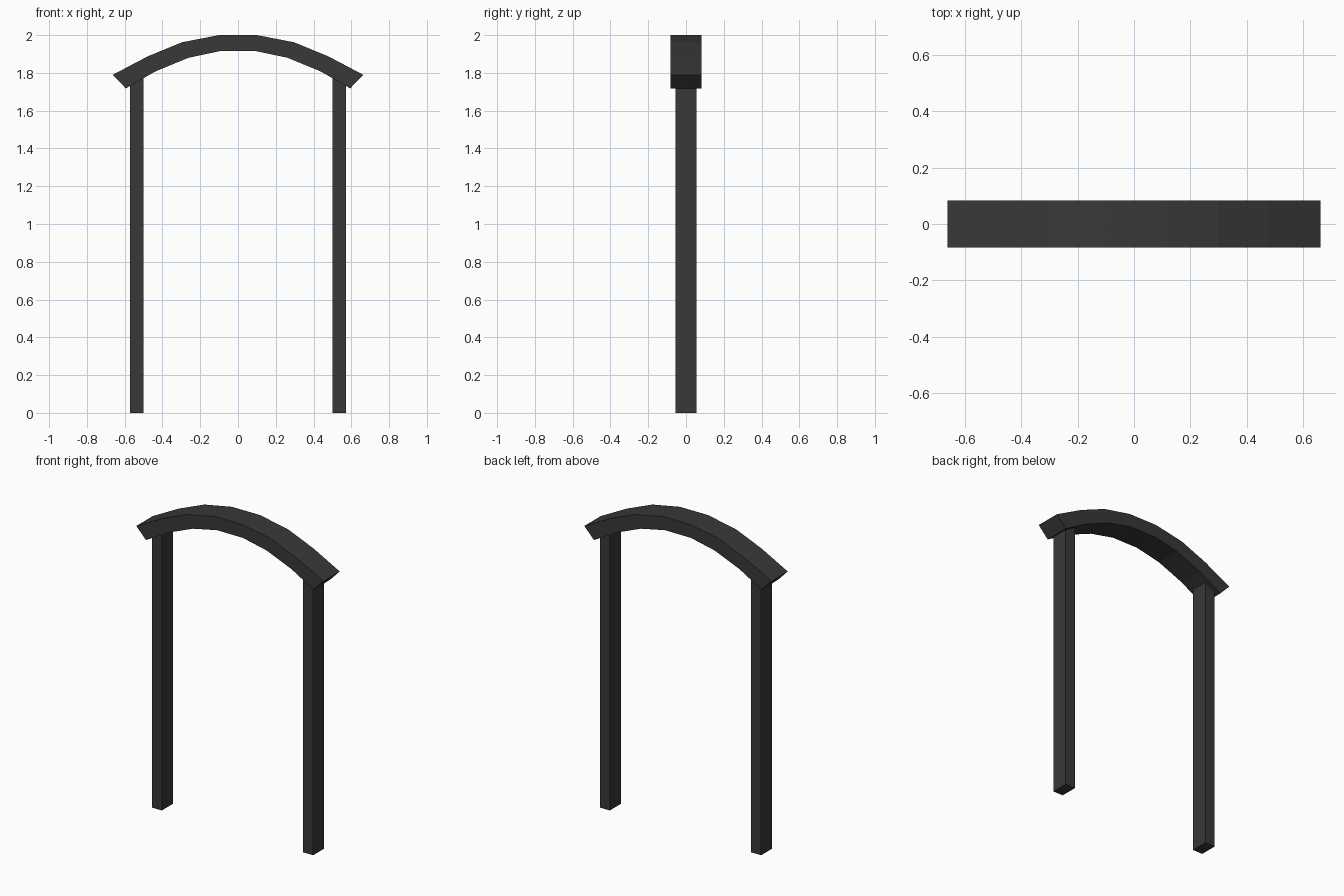
import bpy, bmesh

if "Cube" in bpy.data.objects:
    bpy.data.objects.remove(bpy.data.objects["Cube"])

mat = bpy.data.materials.new("dark_metal")
mat.diffuse_color = (0.04, 0.04, 0.04, 1)
mat.use_nodes = True
mat.node_tree.nodes["Principled BSDF"].inputs["Base Color"].default_value = mat.diffuse_color


def extrude_profile(name, strips, depth):
    """Closed prism from matching outer/inner (x, z) rails, centred on y = 0."""
    outer, inner = strips
    bm = bmesh.new()
    pts = outer + inner[::-1]
    face = bm.faces.new([bm.verts.new((x, -depth / 2, z)) for x, z in pts])
    ext = bmesh.ops.extrude_face_region(bm, geom=[face], use_keep_orig=True)
    moved = [v for v in ext["geom"] if isinstance(v, bmesh.types.BMVert)]
    bmesh.ops.translate(bm, verts=moved, vec=(0, depth, 0))
    bmesh.ops.recalc_face_normals(bm, faces=bm.faces)
    me = bpy.data.meshes.new(name)
    bm.to_mesh(me)
    bm.free()
    me.materials.append(mat)
    ob = bpy.data.objects.new(name, me)
    bpy.context.collection.objects.link(ob)
    return ob


def mirrored(half):
    return half + [(-x, z) for x, z in half[::-1]]


# Curved top beam, seven flat segments
outer = mirrored([(-0.663, 1.79), (-0.479, 1.887), (-0.297, 1.962), (-0.1, 2.0)])
inner = mirrored([(-0.594, 1.718), (-0.437, 1.808), (-0.262, 1.88), (-0.092, 1.916)])
extrude_profile("arch_beam", (outer, inner), 0.166)

# Two upright posts, tops tucked into the beam
for side, name in ((-1, "left_post"), (1, "right_post")):
    a, b = side * 0.572, side * 0.501
    extrude_profile(name, ([(a, 1.775), (b, 1.775)], [(a, 0), (b, 0)]), 0.112)
